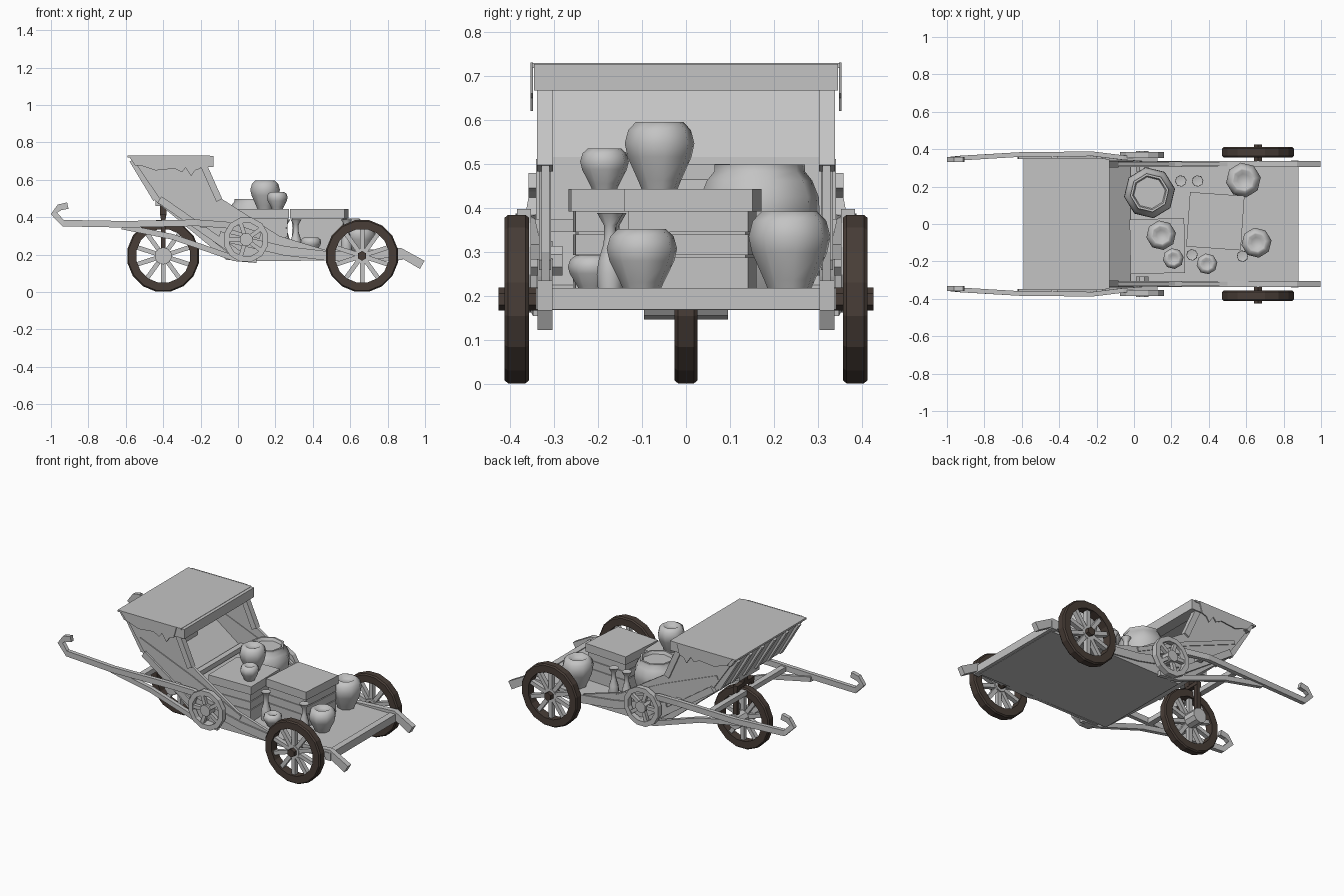
import bpy, bmesh, math
from mathutils import Vector, Matrix

cube = bpy.data.objects.get("Cube")
if cube:
    bpy.data.objects.remove(cube, do_unlink=True)


def material(name, rgb):
    m = bpy.data.materials.new(name)
    m.use_nodes = True
    m.diffuse_color = (*rgb, 1)
    m.node_tree.nodes["Principled BSDF"].inputs["Base Color"].default_value = (*rgb, 1)
    return m


GREY = material("plain grey", (0.55, 0.55, 0.55))
BROWN = material("dark brown", (0.065, 0.047, 0.038))


def finish(name, bm, mat, smooth=0):
    bmesh.ops.recalc_face_normals(bm, faces=bm.faces)
    mesh = bpy.data.meshes.new(name)
    bm.to_mesh(mesh)
    bm.free()
    mesh.materials.append(mat)
    ob = bpy.data.objects.new(name, mesh)
    bpy.context.collection.objects.link(ob)
    if smooth:
        bpy.ops.object.select_all(action='DESELECT')
        ob.select_set(True)
        bpy.context.view_layer.objects.active = ob
        bpy.ops.object.shade_smooth_by_angle(angle=math.radians(smooth))
    return ob


def box(name, lo, hi, mat=GREY, turn=0):
    lo, hi = Vector(lo), Vector(hi)
    bm = bmesh.new()
    bmesh.ops.create_cube(bm, size=1)
    bmesh.ops.scale(bm, vec=hi - lo, verts=bm.verts)
    bmesh.ops.rotate(bm, matrix=Matrix.Rotation(turn, 3, 'Z'), verts=bm.verts)
    bmesh.ops.translate(bm, vec=(lo + hi) / 2, verts=bm.verts)
    return finish(name, bm, mat)


def prism(name, outline, y0, y1, mat=GREY):
    """Side outline in x, z drawn out along y."""
    bm = bmesh.new()
    a, b = [[bm.verts.new((x, y, z)) for x, z in outline] for y in (y0, y1)]
    bm.faces.new(a)
    bm.faces.new(b[::-1])
    for i in range(len(a)):
        bm.faces.new((a[i - 1], a[i], b[i], b[i - 1]))
    return finish(name, bm, mat)


def beam(name, path, width, depth, mat=GREY):
    """Rectangular timber following x, y, z points in an upright plane."""
    pts = [Vector(p) for p in path]
    bm = bmesh.new()
    rings = []
    for i, p in enumerate(pts):
        t = pts[min(i + 1, len(pts) - 1)] - pts[max(i - 1, 0)]
        n = Vector((-t.z, 0, t.x)).normalized() * depth / 2
        w = Vector((0, width / 2, 0))
        rings.append([bm.verts.new(p + q) for q in (n + w, n - w, -n - w, w - n)])
    for r, s in zip(rings, rings[1:]):
        for k in range(4):
            bm.faces.new((r[k - 1], r[k], s[k], s[k - 1]))
    bm.faces.new(rings[0])
    bm.faces.new(rings[-1])
    return finish(name, bm, mat)


def lathe(name, profile, centre, axis='Z', sides=8, mat=GREY, ring=False, smooth=0, phase=0.5):
    """Radius, height profile spun about an axis; ring joins the profile's ends."""
    bm = bmesh.new()
    rows = []
    for r, h in profile:
        row = []
        for k in range(sides):
            a = math.tau * (k + phase) / sides
            c, s = r * math.cos(a), r * math.sin(a)
            row.append(bm.verts.new(Vector(centre) + Vector((c, s, h) if axis == 'Z' else (c, h, s))))
        rows.append(row)
    pairs = list(zip(rows, rows[1:]))
    if ring:
        pairs.append((rows[-1], rows[0]))
    else:
        bm.faces.new(rows[0])
        bm.faces.new(rows[-1])
    for p, q in pairs:
        for k in range(sides):
            bm.faces.new((p[k - 1], p[k], q[k], q[k - 1]))
    return finish(name, bm, mat, smooth)


def rod(name, centre, radius, y0, y1, sides=8, mat=GREY):
    return lathe(name, [(radius, y0), (radius, y1)], centre, 'Y', sides, mat)


def spokes(name, centre, count, length, thick, depth):
    cx, cy, cz = centre
    for i in range(count):
        a = math.tau * (i + 0.5) / count
        beam(f"{name}_{i + 1}", [(cx + r * math.cos(a), cy, cz + r * math.sin(a)) for r in (0.02, length)],
             depth, thick)


def wheel(name, centre, w):
    rim = [(0.145, -w), (0.188, -w), (0.195, -w * 0.7), (0.195, w * 0.7), (0.188, w), (0.145, w)]
    lathe(name + "_rim", rim, centre, 'Y', 16, BROWN, ring=True)
    spokes(name + "_spoke", centre, 10, 0.155, 0.024, w)


# Wheels, axle stubs and front fork
AXLE_Z = 0.193
wheel("front_wheel", (-0.4, 0, AXLE_Z), 0.026)
rod("front_hub", (-0.4, 0, AXLE_Z), 0.046, -0.095, 0.095, 10)
box("fork_crown", (-0.415, -0.085, 0.392), (-0.385, 0.085, 0.415), BROWN)
box("steering_post", (-0.417, -0.02, 0.41), (-0.383, 0.02, 0.47), BROWN)
for side, s in (("right", -1), ("left", 1)):
    wheel(f"{side}_rear_wheel", (0.663, s * 0.384, AXLE_Z), 0.028)
    rod(f"{side}_rear_hub", (0.663, s * 0.38, AXLE_Z), 0.04, -0.02, 0.02, 10)
    rod(f"{side}_axle_stub", (0.663, s * 0.375, AXLE_Z), 0.026, -0.05, 0.05, 6, BROWN)
    box(f"{side}_fork_leg", (-0.413, s * 0.072 - 0.013, 0.19), (-0.387, s * 0.072 + 0.013, 0.4), BROWN)
box("fork_head", (-0.44, -0.1, 0.46), (-0.35, 0.1, 0.5))
box("front_crossbar", (-0.44, -0.36, 0.345), (-0.405, 0.36, 0.375))
box("seat_crossbar", (-0.2, -0.36, 0.345), (-0.165, 0.36, 0.375))

# Deck and tail beam
prism("deck", [(-0.02, 0.168), (0.86, 0.168), (0.86, 0.213), (-0.02, 0.213)], -0.31, 0.31)
box("tail_beam", (0.84, -0.34, 0.17), (0.88, 0.34, 0.218))

# Seat back bends at the hip and runs down to the deck
prism("seat_back", [(-0.56, 0.72), (-0.42, 0.515), (-0.02, 0.225), (-0.02, 0.17),
                    (-0.06, 0.17), (-0.44, 0.485), (-0.575, 0.72)], -0.315, 0.315)
for i in range(6):
    y = -0.3 + i * 0.12
    beam(f"back_rib_{i + 1}", [(-0.567, y, 0.705), (-0.44, y, 0.495)], 0.03, 0.03)

# Roof and its header beams
box("roof", (-0.59, -0.35, 0.718), (-0.15, 0.35, 0.729))
box("front_header", (-0.2, -0.345, 0.667), (-0.13, 0.345, 0.727))
prism("rear_header", [(-0.585, 0.727), (-0.52, 0.727), (-0.52, 0.675), (-0.55, 0.675)], -0.345, 0.345)

for side, s in (("right", -1), ("left", 1)):
    # Side panel with its corner post and ledges
    prism(f"{side}_side_panel", [(-0.57, 0.72), (-0.19, 0.7), (-0.09, 0.5), (0.22, 0.3), (0.5, 0.215),
                                 (0.5, 0.168), (0, 0.165), (-0.42, 0.5)], s * 0.31, s * 0.328)
    beam(f"{side}_corner_post", [(-0.185, s * 0.32, 0.68), (-0.1, s * 0.32, 0.49)], 0.036, 0.035)
    beam(f"{side}_arm_rail", [(-0.45, s * 0.32, 0.575), (-0.09, s * 0.32, 0.43), (0.25, s * 0.32, 0.27)],
         0.028, 0.025)
    beam(f"{side}_lower_board", [(-0.42, s * 0.325, 0.495), (0.02, s * 0.325, 0.19)], 0.03, 0.04)
    # Ragged cloth hanging over the roof edge
    prism(f"{side}_drape", [(-0.57, 0.73), (-0.18, 0.73), (-0.2, 0.66), (-0.23, 0.65), (-0.25, 0.62),
                            (-0.28, 0.665), (-0.3, 0.64), (-0.34, 0.66), (-0.44, 0.65), (-0.53, 0.68)],
          s * 0.347, s * 0.353)
    # Deck rail with a dropped tail
    beam(f"{side}_deck_rail", [(-0.1, s * 0.32, 0.3), (0.25, s * 0.32, 0.22), (0.5, s * 0.32, 0.19),
                               (0.87, s * 0.32, 0.21), (0.985, s * 0.32, 0.145)], 0.033, 0.05)
    # Pulling shaft with hooked end, and the brace below it
    beam(f"{side}_shaft", [(-0.91, s * 0.345, 0.462), (-0.955, s * 0.345, 0.452), (-0.984, s * 0.345, 0.42),
                           (-0.935, s * 0.352, 0.368), (-0.6, s * 0.372, 0.362), (-0.22, s * 0.375, 0.37),
                           (-0.06, s * 0.355, 0.358), (0.12, s * 0.342, 0.3)], 0.025, 0.035)
    beam(f"{side}_brace", [(-0.62, s * 0.36, 0.35), (-0.35, s * 0.355, 0.295), (-0.02, s * 0.34, 0.18),
                           (0.1, s * 0.335, 0.17)], 0.025, 0.03)
    # Spoked disc on the flank
    c = (0.043, s * 0.368, 0.28)
    lathe(f"{side}_disc_ring", [(0.092, -0.016), (0.122, -0.016), (0.122, 0.016), (0.092, 0.016)],
          c, 'Y', 12, ring=True)
    spokes(f"{side}_disc_spoke", c, 5, 0.1, 0.022, 0.022)
    rod(f"{side}_disc_hub", (0.043, s * 0.335, 0.28), 0.036, -0.055, 0.055)

# Crates with projecting lids and plank courses
for name, x, y, turn in (("rear_crate", 0.435, 0.015, -0.07), ("front_crate", 0.125, -0.118, 0.02)):
    for part, z0, z1, half in (("base", 0.213, 0.288, 0.136), ("middle", 0.293, 0.34, 0.136),
                               ("core", 0.22, 0.4, 0.13), ("upper", 0.345, 0.392, 0.136),
                               ("lid", 0.392, 0.443, 0.146)):
        box(f"{name}_{part}", (x - half, y - half, z0), (x + half, y + half, z1), turn=turn)

# Pots: largest radius, foot height and top height
POT = [(0.52, 0), (0.62, 0.13), (0.92, 0.48), (1, 0.68), (0.9, 0.88), (0.68, 1), (0.58, 1), (0.35, 0.9)]
POTS = [("tall_deck_pot", 0.585, 0.235, 0.094, 0.213, 0.392), ("short_deck_pot", 0.655, -0.1, 0.081, 0.213, 0.352),
        ("large_crate_pot", 0.145, -0.06, 0.08, 0.443, 0.595), ("small_crate_pot", 0.21, -0.185, 0.056, 0.443, 0.535),
        ("little_deck_pot", 0.39, -0.213, 0.056, 0.213, 0.292)]
for name, x, y, r, z0, z1 in POTS:
    lathe(name, [(r * a, z0 + (z1 - z0) * h) for a, h in POT], (x, y, 0), smooth=60, phase=0.2)
JAR = [(0.07, 0.213), (0.115, 0.3), (0.138, 0.39), (0.136, 0.425), (0.121, 0.462), (0.104, 0.483),
       (0.104, 0.498), (0.092, 0.498), (0.085, 0.48)]
lathe("great_jar", JAR, (0.083, 0.167, 0), smooth=60, phase=0.2)

# Slim bottles with flared lips
BOTTLE = [(0.028, 0.213), (0.031, 0.25), (0.027, 0.28), (0.015, 0.32), (0.014, 0.36), (0.03, 0.388), (0.016, 0.385)]
for i, (x, y) in enumerate([(0.31, -0.165), (0.58, -0.172), (0.25, 0.23), (0.34, 0.23)]):
    lathe(f"bottle_{i + 1}", BOTTLE, (x, y, 0), smooth=60, phase=0.2)
